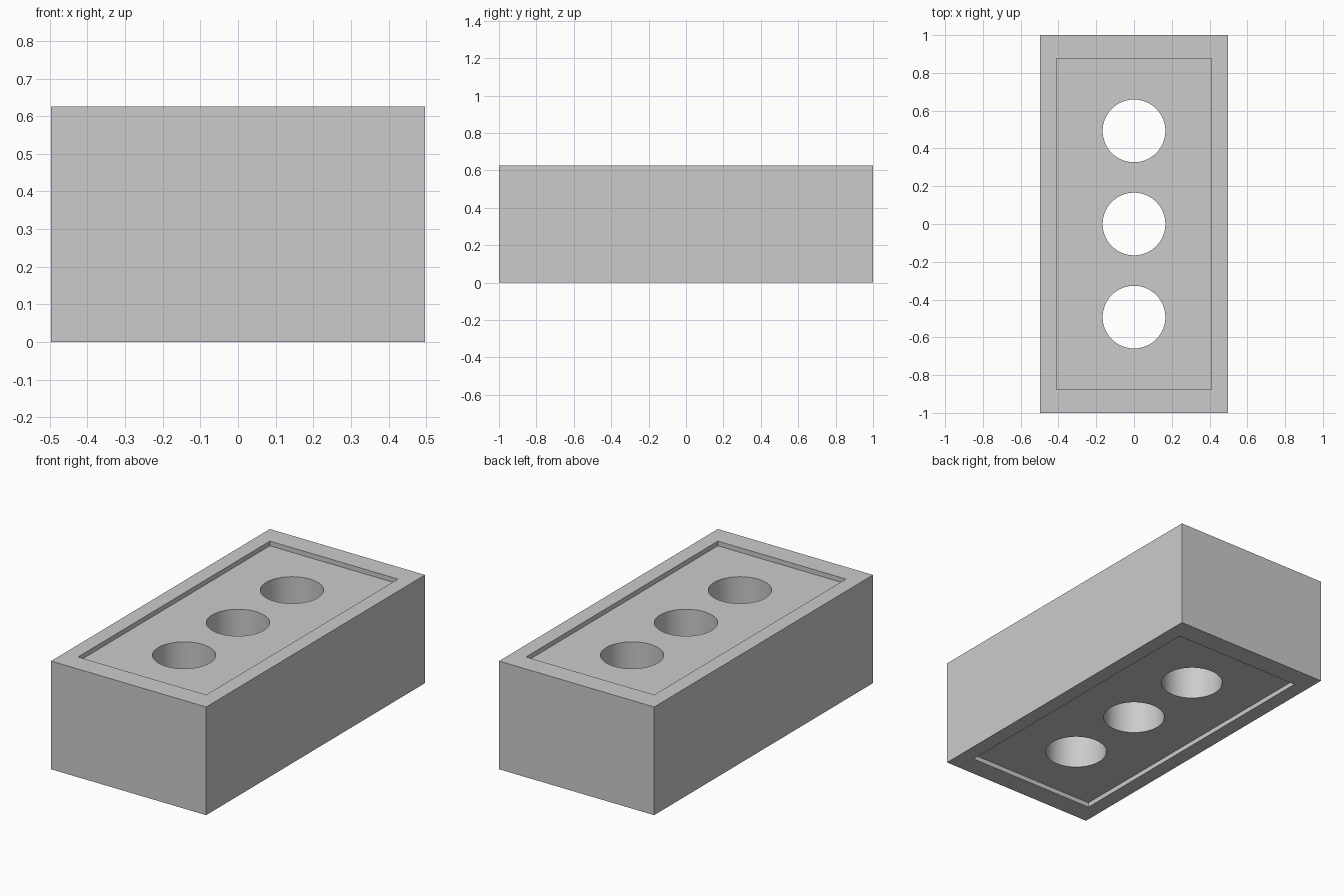
import bpy
import math

if "Cube" in bpy.data.objects:
    bpy.data.objects.remove(bpy.data.objects["Cube"])

W, L, H = 0.993, 2.0, 0.626      # brick size
PANEL_W, PANEL_L, DEPTH = 0.82, 1.754, 0.027
HOLE_R, HOLE_STEP = 0.166, 0.493


def box(name, size, centre_z):
    bpy.ops.mesh.primitive_cube_add(size=1, location=(0, 0, centre_z))
    ob = bpy.context.object
    ob.name = name
    ob.scale = size
    bpy.ops.object.transform_apply(location=True, rotation=False, scale=True)
    return ob


def cut(target, cutter):
    mod = target.modifiers.new("cut", 'BOOLEAN')
    mod.operation = 'DIFFERENCE'
    mod.solver = 'EXACT'
    mod.object = cutter
    cutter.hide_render = True
    bpy.context.view_layer.objects.active = target
    bpy.ops.object.modifier_apply(modifier=mod.name)
    bpy.data.objects.remove(cutter, do_unlink=True)


# Solid brick body
brick = box("brick", (W, L, H), H / 2)

# Shallow recessed panels on the top and bottom
for z in (0, H):
    cut(brick, box("panel_cutter", (PANEL_W, PANEL_L, DEPTH * 2), z))

# Three round holes right through
for i in (-1, 0, 1):
    bpy.ops.mesh.primitive_cylinder_add(vertices=64, radius=HOLE_R, depth=H * 2,
                                        location=(0, i * HOLE_STEP, H / 2))
    cut(brick, bpy.context.object)

# Smooth hole walls, crisp edges
bpy.ops.object.select_all(action='DESELECT')
brick.select_set(True)
bpy.context.view_layer.objects.active = brick
bpy.ops.object.shade_smooth_by_angle(angle=math.radians(30))
